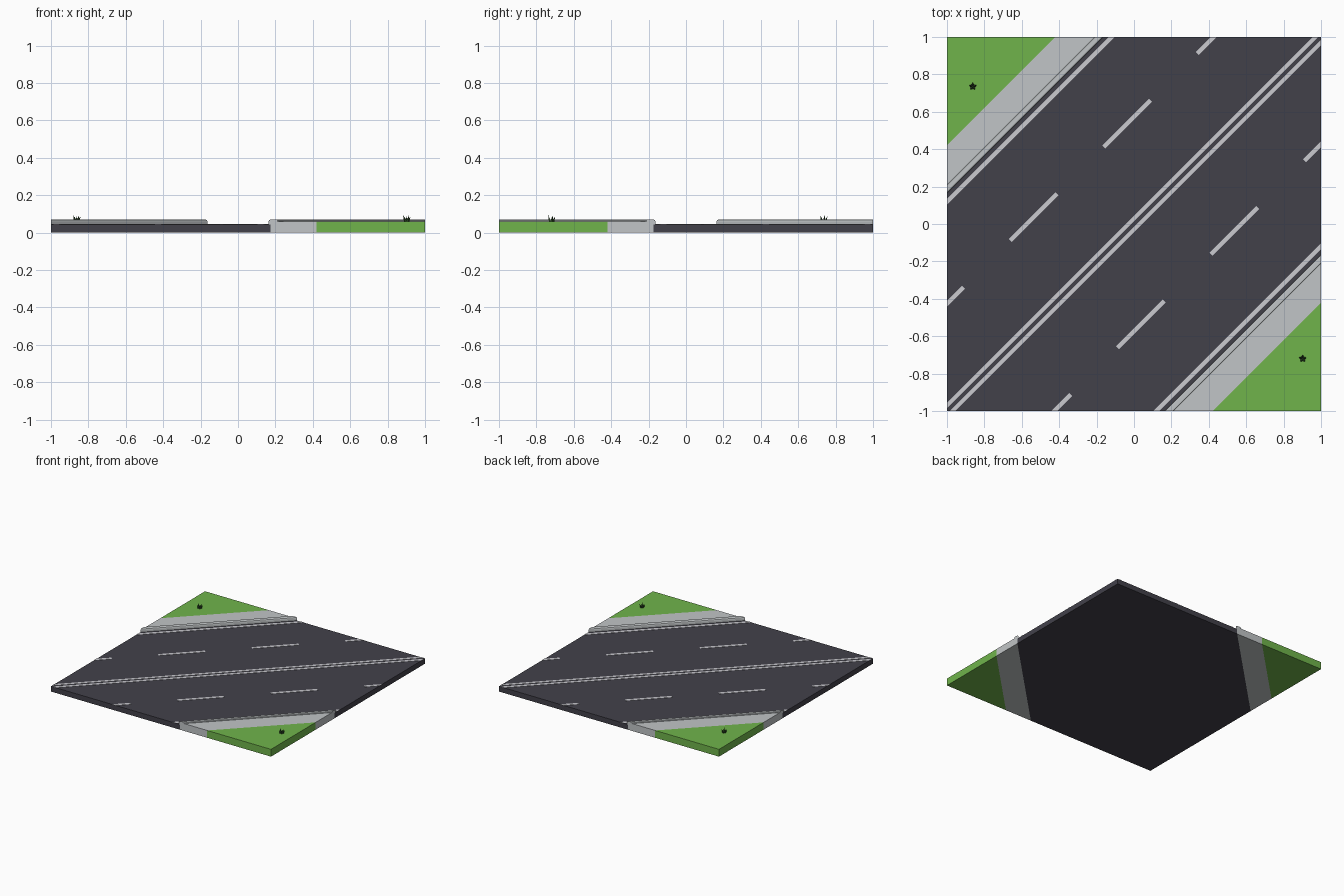
import bpy, bmesh, math
from mathutils import Vector

if "Cube" in bpy.data.objects:
    bpy.data.objects.remove(bpy.data.objects["Cube"])


def material(name, hex_rgb):
    def lin(c):
        c /= 255
        return c / 12.92 if c <= 0.04045 else ((c + 0.055) / 1.055) ** 2.4
    m = bpy.data.materials.new(name)
    m.diffuse_color = [lin(int(hex_rgb[i:i + 2], 16)) for i in (0, 2, 4)] + [1]
    m.use_nodes = True
    m.node_tree.nodes["Principled BSDF"].inputs["Base Color"].default_value = m.diffuse_color
    return m


ASPHALT = material("asphalt", "42414A")
CONCRETE = material("concrete", "C1C5C7")
PAINT = material("road_paint", "CBCBD0")
GRASS = material("grass_green", "70B44B")
LEAF = material("dark_leaf", "31502A")


def finish(name, bm, mat):
    bmesh.ops.recalc_face_normals(bm, faces=bm.faces)
    me = bpy.data.meshes.new(name)
    bm.to_mesh(me)
    bm.free()
    me.materials.append(mat)
    ob = bpy.data.objects.new(name, me)
    bpy.context.collection.objects.link(ob)
    return ob


def diagonal(name, profile, mat, s0=-2.5, s1=2.5):
    """Sweep a (d, z) profile along the diagonal, trimmed to the square tile.
    d = y - x runs across the road, s = x + y runs along it."""
    bm = bmesh.new()
    ends = [[bm.verts.new(((s - d) / 2, (s + d) / 2, z)) for d, z in profile]
            for s in (s0, s1)]
    n = len(profile)
    for e in ends:
        bm.faces.new(e)
    for i in range(n):
        j = (i + 1) % n
        bm.faces.new((ends[0][i], ends[0][j], ends[1][j], ends[1][i]))
    for nrm in ((1, 0, 0), (-1, 0, 0), (0, 1, 0), (0, -1, 0)):
        bmesh.ops.bisect_plane(bm, geom=bm.verts[:] + bm.edges[:] + bm.faces[:], dist=1e-5,
                               plane_co=nrm, plane_no=nrm, clear_outer=True)
        rim = [e for e in bm.edges if e.is_boundary]
        if rim:
            bmesh.ops.holes_fill(bm, edges=rim, sides=0)
    return finish(name, bm, mat)


def box(d0, d1, z0, z1):
    return [(d0, z0), (d1, z0), (d1, z1), (d0, z1)]


ROAD_Z, WALK_Z, CURB_Z = 0.043, 0.06, 0.07

# Road slab and centre double line
diagonal("road", box(-1.175, 1.175, 0, ROAD_Z), ASPHALT)

for side, label in ((1, "left"), (-1, "right")):
    def both(pts):
        return [(side * d, z) for d, z in pts]

    # Pavement, lawn and rounded kerb
    diagonal(label + "_sidewalk", both(box(1.175, 1.42, 0, WALK_Z)), CONCRETE)
    diagonal(label + "_lawn", both(box(1.42, 2.1, 0, WALK_Z)), GRASS)
    curb = [(1.163, ROAD_Z), (1.21, ROAD_Z), (1.21, CURB_Z - 0.004), (1.206, CURB_Z),
            (1.175, CURB_Z), (1.167, CURB_Z - 0.003), (1.163, CURB_Z - 0.01)]
    diagonal(label + "_curb", both(curb), CONCRETE)

    # Painted markings
    top = ROAD_Z + 0.002
    diagonal(label + "_centre_line", both(box(0.014, 0.044, ROAD_Z, top)), PAINT)
    diagonal(label + "_edge_line", both(box(1.103, 1.135, ROAD_Z, top)), PAINT)
    for k in range(4):
        s = -1.75 + k
        diagonal(f"{label}_lane_dash_{k + 1}", both(box(0.557, 0.589, ROAD_Z, top)),
                 PAINT, s, s + 0.5)

    # Tuft of five pointed blades leaning outward
    bm = bmesh.new()
    cx, cy = (-0.862, 0.735) if side > 0 else (0.902, -0.72)
    for k in range(5):
        a = math.radians(90 + 72 * k)
        out, across = Vector((math.cos(a), math.sin(a), 0)), Vector((-math.sin(a), math.cos(a), 0))
        c = Vector((cx, cy, WALK_Z))
        h = 0.034 if k % 2 else 0.026
        base = [bm.verts.new(c + p) for p in
                (out * 0.001, out * 0.009 + across * 0.008, out * 0.016, out * 0.009 - across * 0.008)]
        tip = bm.verts.new(c + out * 0.021 + Vector((0, 0, h)))
        bm.faces.new(base)
        for i in range(4):
            bm.faces.new((base[i], base[(i + 1) % 4], tip))
    finish(label + "_grass_tuft", bm, LEAF)
